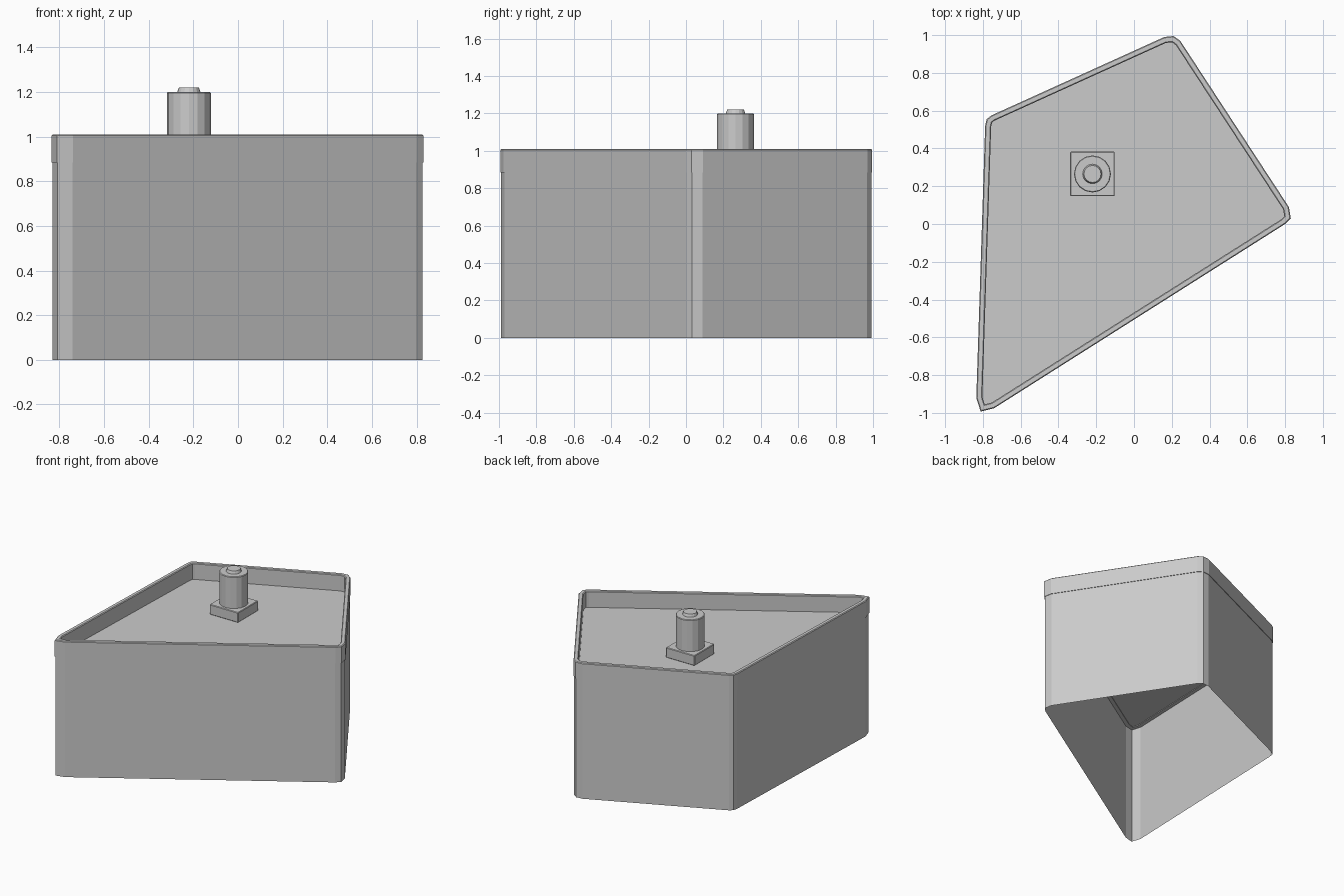
import bpy, bmesh
from mathutils import Vector

cube = bpy.data.objects.get("Cube")
if cube:
    bpy.data.objects.remove(cube, do_unlink=True)

grey = bpy.data.materials.new("concrete grey")
grey.use_nodes = True
colour = (0.6, 0.6, 0.6, 1)
grey.diffuse_color = colour
grey.node_tree.nodes["Principled BSDF"].inputs["Base Color"].default_value = colour

# Footprint, counter-clockwise, with clipped corners
FOOTPRINT = [Vector(p) for p in (
    (-0.835, -0.92), (-0.812, -0.993), (-0.74, -0.975),
    (0.80, 0.0), (0.83, 0.03), (0.82, 0.09),
    (0.245, 0.97), (0.21, 0.995), (0.16, 0.99),
    (-0.755, 0.575), (-0.78, 0.555), (-0.788, 0.52))]


def outline(inset):
    """Footprint moved inwards by a distance."""
    pts, n = [], len(FOOTPRINT)
    for i, p in enumerate(FOOTPRINT):
        a = (p - FOOTPRINT[i - 1]).normalized()
        b = (FOOTPRINT[(i + 1) % n] - p).normalized()
        na, nb = Vector((-a.y, a.x)), Vector((-b.y, b.x))
        pts.append(p + (na + nb) * inset / (1 + na.dot(nb)))
    return pts


def finish(bm, name):
    bmesh.ops.recalc_face_normals(bm, faces=bm.faces)
    mesh = bpy.data.meshes.new(name)
    bm.to_mesh(mesh)
    bm.free()
    obj = bpy.data.objects.new(name, mesh)
    mesh.materials.append(grey)
    bpy.context.collection.objects.link(obj)
    return obj


def loft(name, levels, loop=False, cap=False):
    """Skin through (inset, z) outlines."""
    bm = bmesh.new()
    rings = [[bm.verts.new((p.x, p.y, z)) for p in outline(inset)]
             for inset, z in levels]
    pairs = list(zip(rings, rings[1:]))
    if loop:
        pairs.append((rings[-1], rings[0]))
    for low, high in pairs:
        for i in range(len(low)):
            bm.faces.new((low[i - 1], low[i], high[i], high[i - 1]))
    if cap:
        bm.faces.new(rings[-1])
    return finish(bm, name)


def bevelled(obj, width):
    mod = obj.modifiers.new("edge", 'BEVEL')
    mod.width, mod.segments = width, 1


def cylinder(name, radius, top_radius, low, high, sides):
    bm = bmesh.new()
    bmesh.ops.create_cone(bm, cap_ends=True, segments=sides, radius1=radius,
                          radius2=top_radius, depth=high - low)
    bmesh.ops.translate(bm, verts=bm.verts, vec=(VENT.x, VENT.y, (low + high) / 2))
    return finish(bm, name)


DECK, TOP = 0.89, 1.01
VENT = Vector((-0.22, 0.265))

# Open-bottomed walls, roof deck and parapet
loft("walls", [(0.004, 0), (0.004, DECK)])
loft("roof_deck", [(0.006, DECK), (0.02, DECK)], cap=True)
loft("parapet", [(0, 0.885), (0, TOP - 0.005), (0.005, TOP),
                 (0.027, TOP), (0.032, TOP - 0.005), (0.032, 0.885)], loop=True)

# Rooftop vent: square plinth, pipe and cap
bm = bmesh.new()
bmesh.ops.create_cube(bm, size=1)
bmesh.ops.scale(bm, verts=bm.verts, vec=(0.235, 0.235, 0.075))
bmesh.ops.translate(bm, verts=bm.verts, vec=(VENT.x, VENT.y, DECK + 0.0375))
bevelled(finish(bm, "vent_plinth"), 0.004)
bevelled(cylinder("vent_pipe", 0.098, 0.098, DECK + 0.07, 1.2, 16), 0.004)
cylinder("vent_cap", 0.052, 0.045, 1.2, 1.22, 16)
